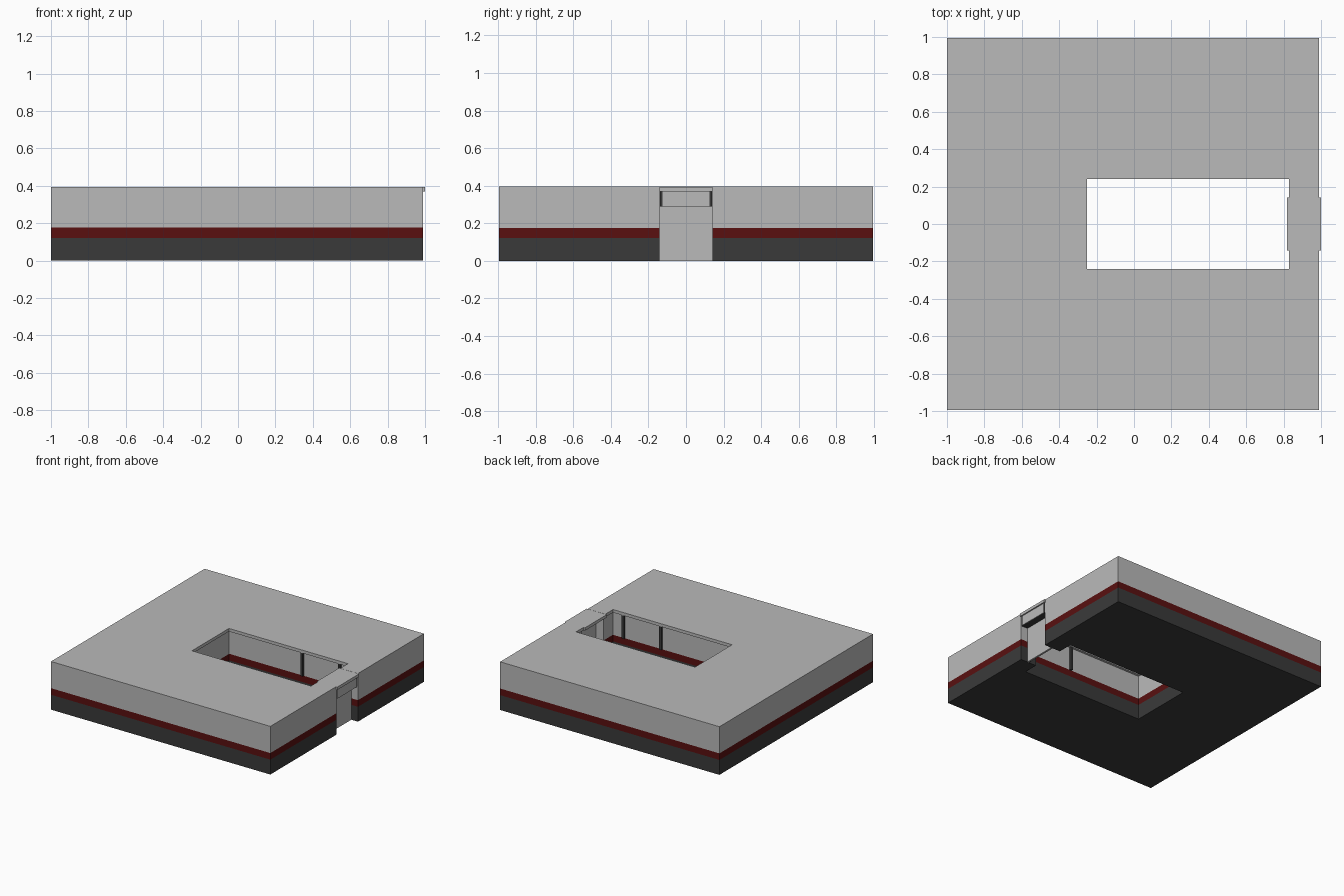
import bpy, bmesh

if "Cube" in bpy.data.objects:
    bpy.data.objects.remove(bpy.data.objects["Cube"])

def material(name, rgb):
    m = bpy.data.materials.new(name)
    m.diffuse_color = (*rgb, 1)
    m.use_nodes = True
    m.node_tree.nodes["Principled BSDF"].inputs["Base Color"].default_value = m.diffuse_color
    return m

LIGHT = material("light grey", (0.49, 0.49, 0.49))
RED = material("dark red", (0.10, 0.005, 0.005))
DARK = material("dark grey", (0.042, 0.042, 0.042))

def outline(x0, x1, half, notch):
    """Square plan with a courtyard and an entrance cut through the +x side."""
    e, s = 0.99, 0.995
    right = [(x0, half), (x1, half), (x1, notch), (e, notch), (e, s), (-1, s)]
    return right + [(x, -y) for x, y in reversed(right)]

def box(name, x, y, z, mat):
    bm = bmesh.new()
    bmesh.ops.create_cube(bm, size=1)
    for v in bm.verts:
        v.co = [r[0] + (c + 0.5) * (r[1] - r[0]) for c, r in zip(v.co, (x, y, z))]
    me = bpy.data.meshes.new(name)
    bm.to_mesh(me)
    bm.free()
    me.materials.append(mat)
    ob = bpy.data.objects.new(name, me)
    bpy.context.collection.objects.link(ob)
    return ob

# building shell: stacked outlines, one colour per band, roof lip over the court
wall = outline(-0.262, 0.845, 0.26, 0.14)
roof = outline(-0.25, 0.83, 0.24, 0.14)
rings = [(wall, 0), (wall, 0.122), (wall, 0.176), (wall, 0.37), (roof, 0.37), (roof, 0.395)]
bands = [2, 1, 0, 0, 0]
bm = bmesh.new()
cache = {}

def vert(p, z):
    key = (round(p[0], 4), round(p[1], 4), z)
    if key not in cache:
        cache[key] = bm.verts.new(key)
    return cache[key]

loops = [[vert(p, z) for p in pts] for pts, z in rings]
for low, high, band in zip(loops, loops[1:], bands):
    n = len(low)
    for i in range(n):
        j = (i + 1) % n
        vs = list(dict.fromkeys((low[i], low[j], high[j], high[i])))
        if len(vs) > 2:
            bm.faces.new(vs).material_index = band
bm.faces.new(loops[0]).material_index = 2
bm.faces.new(loops[-1]).material_index = 0
bmesh.ops.recalc_face_normals(bm, faces=bm.faces)
bmesh.ops.triangulate(bm, faces=[f for f in bm.faces if len(f.verts) > 4])
me = bpy.data.meshes.new("building_shell")
bm.to_mesh(me)
bm.free()
for m in (LIGHT, RED, DARK):
    me.materials.append(m)
bpy.context.collection.objects.link(bpy.data.objects.new("building_shell", me))

# entrance: roof bridge, door and the shutter box above it
box("entrance_roof", (0.818, 1.0), (-0.142, 0.142), (0.37, 0.394), LIGHT)
box("door", (0.915, 0.93), (-0.14, 0.14), (0, 0.29), LIGHT)
box("shutter_box", (0.93, 0.985), (-0.138, 0.138), (0.29, 0.37), DARK)
box("shutter_front", (0.985, 0.99), (-0.124, 0.124), (0.29, 0.37), LIGHT)
box("shutter_back", (0.915, 0.93), (-0.14, 0.14), (0.29, 0.37), LIGHT)

# courtyard posts on both long walls
for side, s in (("left", 1), ("right", -1)):
    for i, x in enumerate((0.405, 0.745)):
        box(f"court_post_{side}_{i}", (x - 0.01, x + 0.01),
            sorted((s * 0.245, s * 0.262)), (0.176, 0.37), DARK)
